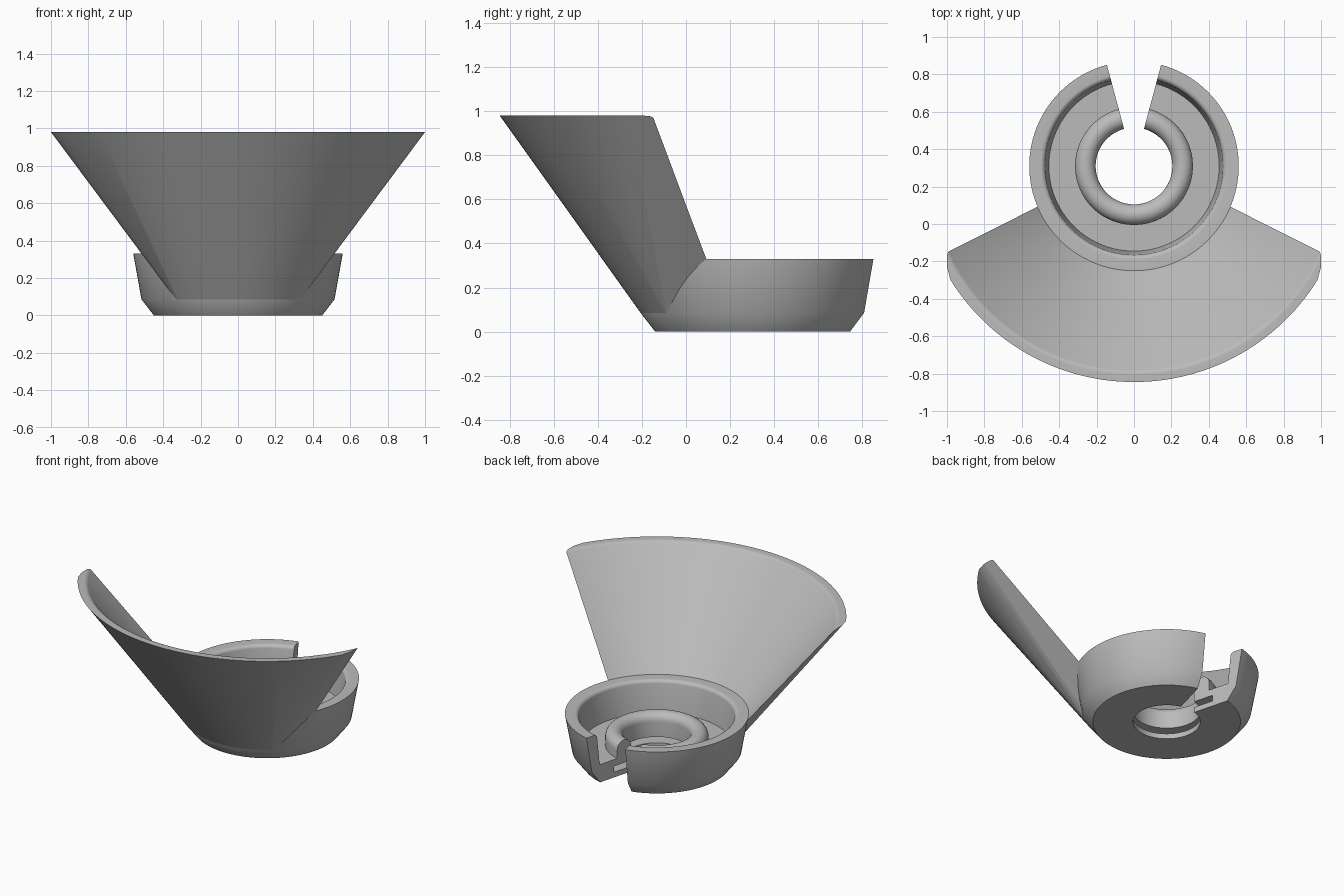
import bpy, bmesh, math
from mathutils import Vector

if "Cube" in bpy.data.objects:
    bpy.data.objects.remove(bpy.data.objects["Cube"])

CY = 0.31  # y of the shared axis of cup and scoop

grey = bpy.data.materials.new("plain_grey")
grey.diffuse_color = (0.5, 0.5, 0.5, 1)
grey.use_nodes = True
grey.node_tree.nodes["Principled BSDF"].inputs["Base Color"].default_value = grey.diffuse_color


def arc(cr, cz, rad, a0, a1, n):
    """Points of an arc in the (radius, height) plane."""
    return [(cr + rad * math.cos(math.radians(a0 + (a1 - a0) * i / n)),
             cz + rad * math.sin(math.radians(a0 + (a1 - a0) * i / n)))
            for i in range(n + 1)]


def revolve(profile, half_angle, middle, steps):
    """Sweep a closed profile around z, from middle - half to middle + half."""
    bm = bmesh.new()
    rows = []
    for i in range(steps + 1):
        a = math.radians(middle - half_angle + 2 * half_angle * i / steps)
        rows.append([bm.verts.new((r * math.cos(a), r * math.sin(a), z))
                     for r, z in profile])
    n = len(profile)
    for r0, r1 in zip(rows, rows[1:]):
        for j in range(n):
            k = (j + 1) % n
            bm.faces.new((r0[j], r1[j], r1[k], r0[k]))
    bm.faces.new(rows[0])
    bm.faces.new(rows[-1][::-1])
    return bm


def finish(bm, name, angle):
    bmesh.ops.recalc_face_normals(bm, faces=bm.faces[:])
    me = bpy.data.meshes.new(name)
    bm.to_mesh(me)
    bm.free()
    me.materials.append(grey)
    ob = bpy.data.objects.new(name, me)
    ob.location.y = CY
    bpy.context.collection.objects.link(ob)
    bpy.ops.object.select_all(action='DESELECT')
    ob.select_set(True)
    bpy.context.view_layer.objects.active = ob
    bpy.ops.object.shade_smooth_by_angle(angle=math.radians(angle))


# Split cup: outer wall, rounded inner lip, floor, ring bead, grooved hole
cup = [(0.45, 0), (0.516, 0.085), (0.56, 0.33)]
cup += arc(0.50, 0.305, 0.025, 90, 172, 6)
cup += [(0.455, 0.12), (0.315, 0.12)]
cup += arc(0.26, 0.175, 0.055, 0, 180, 14)
cup += [(0.205, 0.075), (0.34, 0.075), (0.34, 0.035), (0.205, 0.035), (0.205, 0)]
finish(revolve(cup, 165, -90, 110), "split_cup", 30)

# Flared scoop: conical shell rising from the front of the cup
scoop = [(0.516, 0.085), (1.155, 0.98)]
scoop += arc(1.118, 0.945, 0.035, 90, 140, 5)
scoop += [(0.56, 0.33), (0.53, 0.30), (0.49, 0.12)]
bm = revolve(scoop, 80, -90, 80)

# Trim both ends with sloping planes; the second one rounds off the corner
for side in (1, -1):
    for turn, start, slope in ((0, 0.27, 0.745), (15, 0.352, 0.769)):
        t = math.radians(turn)
        no = Vector((side * math.cos(t), -math.sin(t), -slope))
        co = Vector((side * math.cos(t), -math.sin(t), 0)) * start
        cut = bmesh.ops.bisect_plane(bm, geom=bm.verts[:] + bm.edges[:] + bm.faces[:],
                                     dist=1e-5, plane_co=co, plane_no=no, clear_outer=True)
        rim = [e for e in bm.edges if e.is_boundary]
        bmesh.ops.holes_fill(bm, edges=rim, sides=0)
finish(bm, "flared_scoop", 30)
